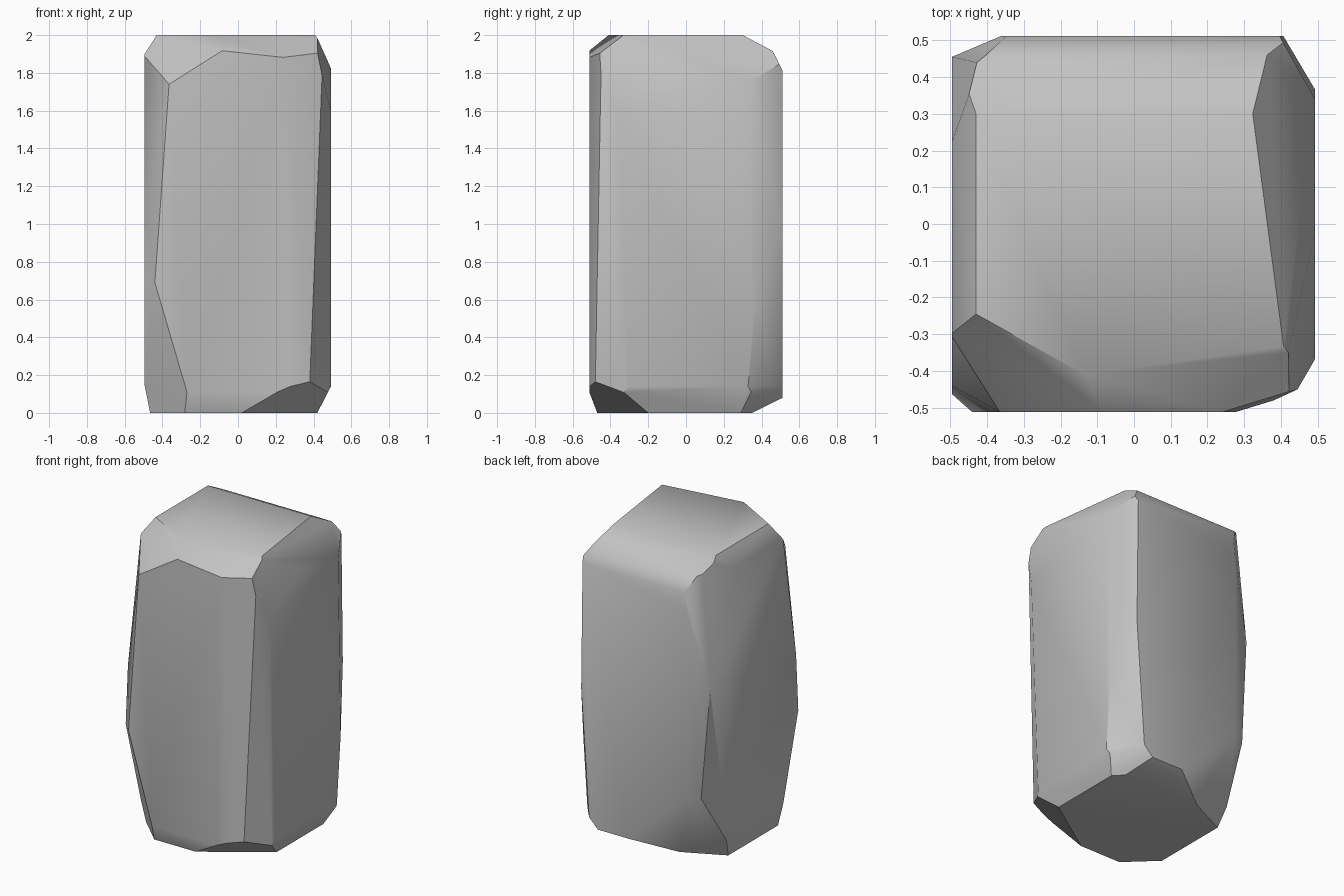
import bpy
import bmesh
import math
from mathutils import Vector

cube = bpy.data.objects.get("Cube")
if cube:
    bpy.data.objects.remove(cube, do_unlink=True)

# Stone colour
stone = bpy.data.materials.new("grey_stone")
stone.use_nodes = True
colour = (0.55, 0.55, 0.55, 1)
stone.diffuse_color = colour
stone.node_tree.nodes["Principled BSDF"].inputs["Base Color"].default_value = colour

L, R, F, B = -0.495, 0.492, -0.512, 0.512   # side, front and back faces
CENTRE = Vector((0, 0, 1))


def chip(bm, a, b, c):
    """Slice off everything outside the plane through three points."""
    a, b, c = Vector(a), Vector(b), Vector(c)
    n = (b - a).cross(c - a).normalized()
    if n.dot(a - CENTRE) < 0:
        n = -n
    cut = bmesh.ops.bisect_plane(
        bm, geom=bm.verts[:] + bm.edges[:] + bm.faces[:], dist=1e-5,
        plane_co=a, plane_no=n, clear_outer=True)
    rim = [e for e in cut["geom_cut"]
           if isinstance(e, bmesh.types.BMEdge) and e.is_boundary]
    if rim:
        bmesh.ops.contextual_create(bm, geom=rim)


# Rough block
bm = bmesh.new()
bmesh.ops.create_cube(bm, size=1)
for v in bm.verts:
    v.co = (R if v.co.x > 0 else L, B if v.co.y > 0 else F, 2 if v.co.z > 0 else 0)

# Upright edges: front pair, then back pair
chip(bm, (L, -0.305, 1.9), (-0.365, F, 1.74), (L, -0.44, 1.08))
chip(bm, (-0.365, F, 1.74), (-0.44, F, 0.69), (L, -0.44, 1.08))
chip(bm, (0.24, F, 1.85), (0.445, -0.45, 1.79), (0.38, -0.48, 0.165))
chip(bm, (0.445, -0.45, 1.79), (0.38, -0.48, 0.165), (R, -0.305, 0.14))
chip(bm, (R, 0.34, 1.83), (0.43, 0.45, 1.88), (0.406, B, 1))
chip(bm, (0.406, B, 0.98), (0.35, B, 0.165), (R, 0.36, 0.5))
chip(bm, (L, 0.455, 1.8), (-0.36, B, 1.8), (L, 0.455, 0.5))

# Top edges and corners
chip(bm, (-0.43, -0.245, 2), (-0.43, 0.44, 2), (L, -0.305, 1.9))
chip(bm, (-0.135, -0.41, 2), (0.42, -0.35, 1.985), (-0.2, F, 1.93))
chip(bm, (-0.43, -0.245, 2), (-0.135, -0.41, 2), (-0.365, F, 1.74))
chip(bm, (0.42, -0.35, 1.985), (0.445, -0.45, 1.79), (0.485, -0.425, 1.6))
chip(bm, (0.42, -0.35, 1.985), (0.37, 0, 1.99), (R, 0.1, 1.8))
chip(bm, (0, 0.3, 2), (0.3, 0.3, 2), (0, 0.46, 1.915))
chip(bm, (0, 0.46, 1.915), (0.3, 0.46, 1.915), (0, B, 1.81))
chip(bm, (-0.43, 0.44, 1.9), (L, 0.455, 1.19), (L, 0.225, 1.9))
chip(bm, (-0.43, 0.44, 1.9), (L, 0.455, 1.19), (-0.36, B, 1.7))

# Bottom edges and corners
chip(bm, (-0.44, F, 0.69), (-0.27, F, 0.11), (L, -0.42, 0.55))
chip(bm, (0.02, -0.47, 0), (0.42, -0.2, 0), (0.38, -0.48, 0.165))
chip(bm, (-0.3, F, 0.11), (0.3, F, 0.11), (0, -0.47, 0))
chip(bm, (R, 0.36, 0.14), (0.42, 0.29, 0), (0.344, B, 0.14))
chip(bm, (0, B, 0.08), (-0.3, B, 0.08), (0, 0.35, 0))
chip(bm, (L, 0.4, 0.88), (-0.45, 0.45, 0.42), (-0.47, 0.34, 0.14))
chip(bm, (-0.45, 0.45, 0.42), (-0.25, 0.325, 0), (0.03, 0.51, 0.1))
chip(bm, (L, 0, 0.15), (L, 0.3, 0.15), (-0.465, 0, 0))
chip(bm, (R, 0, 0.14), (R, 0.3, 0.14), (0.42, 0, 0))

# Finished stone
bmesh.ops.recalc_face_normals(bm, faces=bm.faces[:])
mesh = bpy.data.meshes.new("stone_block")
bm.to_mesh(mesh)
bm.free()
mesh.materials.append(stone)
block = bpy.data.objects.new("stone_block", mesh)
bpy.context.collection.objects.link(block)
bpy.context.view_layer.objects.active = block
block.select_set(True)
bpy.ops.object.shade_smooth_by_angle(angle=math.radians(38))
